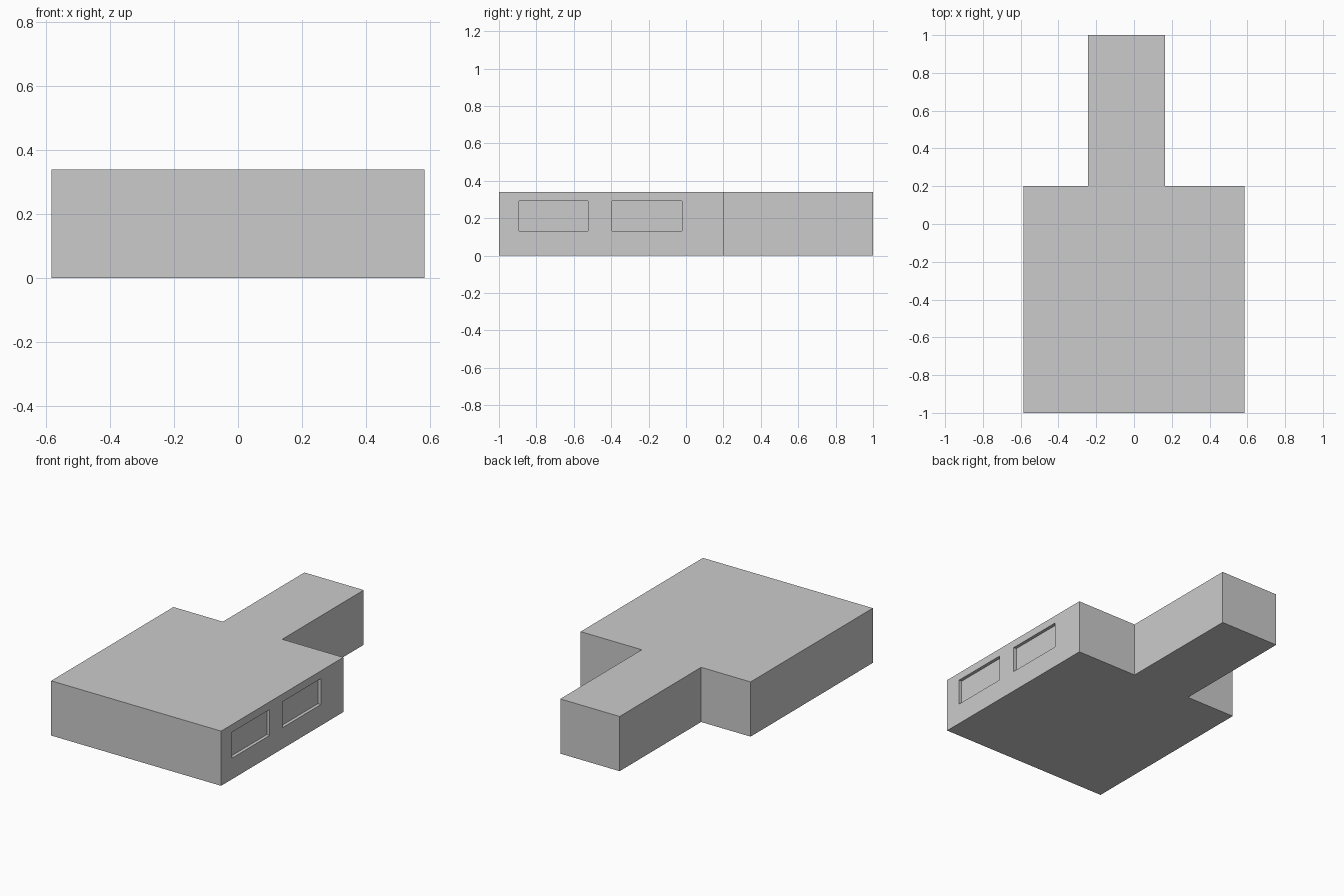
import bpy, bmesh

if "Cube" in bpy.data.objects:
    bpy.data.objects.remove(bpy.data.objects["Cube"])

HEIGHT = 0.34
HALF_W = 0.584
DEPTH = 0.02

grey = bpy.data.materials.new("light grey")
grey.diffuse_color = (0.6, 0.6, 0.6, 1)
grey.use_nodes = True
grey.node_tree.nodes["Principled BSDF"].inputs["Base Color"].default_value = grey.diffuse_color

# T-shaped block extruded from its floor plan
plan = [(-HALF_W, -1), (HALF_W, -1), (HALF_W, 0.2), (0.164, 0.2),
        (0.164, 1), (-0.244, 1), (-0.244, 0.2), (-HALF_W, 0.2)]
mesh = bpy.data.meshes.new("building_block")
bm = bmesh.new()
floor = bm.faces.new([bm.verts.new((x, y, 0)) for x, y in plan])
top = bmesh.ops.extrude_face_region(bm, geom=[floor])["geom"]
bmesh.ops.translate(bm, vec=(0, 0, HEIGHT),
                    verts=[v for v in top if isinstance(v, bmesh.types.BMVert)])
bmesh.ops.recalc_face_normals(bm, faces=bm.faces)
bm.to_mesh(mesh)
bm.free()
mesh.materials.append(grey)
block = bpy.data.objects.new("building_block", mesh)
bpy.context.collection.objects.link(block)


def window_cutter(name, y0, y1, z0=0.131, z1=0.292):
    """Box that sinks a shallow window recess into the right wall."""
    bpy.ops.mesh.primitive_cube_add(size=1, location=(HALF_W, (y0 + y1) / 2, (z0 + z1) / 2))
    cutter = bpy.context.object
    cutter.name = name
    cutter.scale = (2 * DEPTH, y1 - y0, z1 - z0)
    cutter.data.materials.append(grey)
    cutter.hide_render = True
    cutter.display_type = 'WIRE'
    mod = block.modifiers.new(name, 'BOOLEAN')
    mod.operation = 'DIFFERENCE'
    mod.solver = 'EXACT'
    mod.object = cutter


# Two recessed windows on the right side
window_cutter("front_window_cutter", -0.893, -0.523)
window_cutter("back_window_cutter", -0.396, -0.021)
